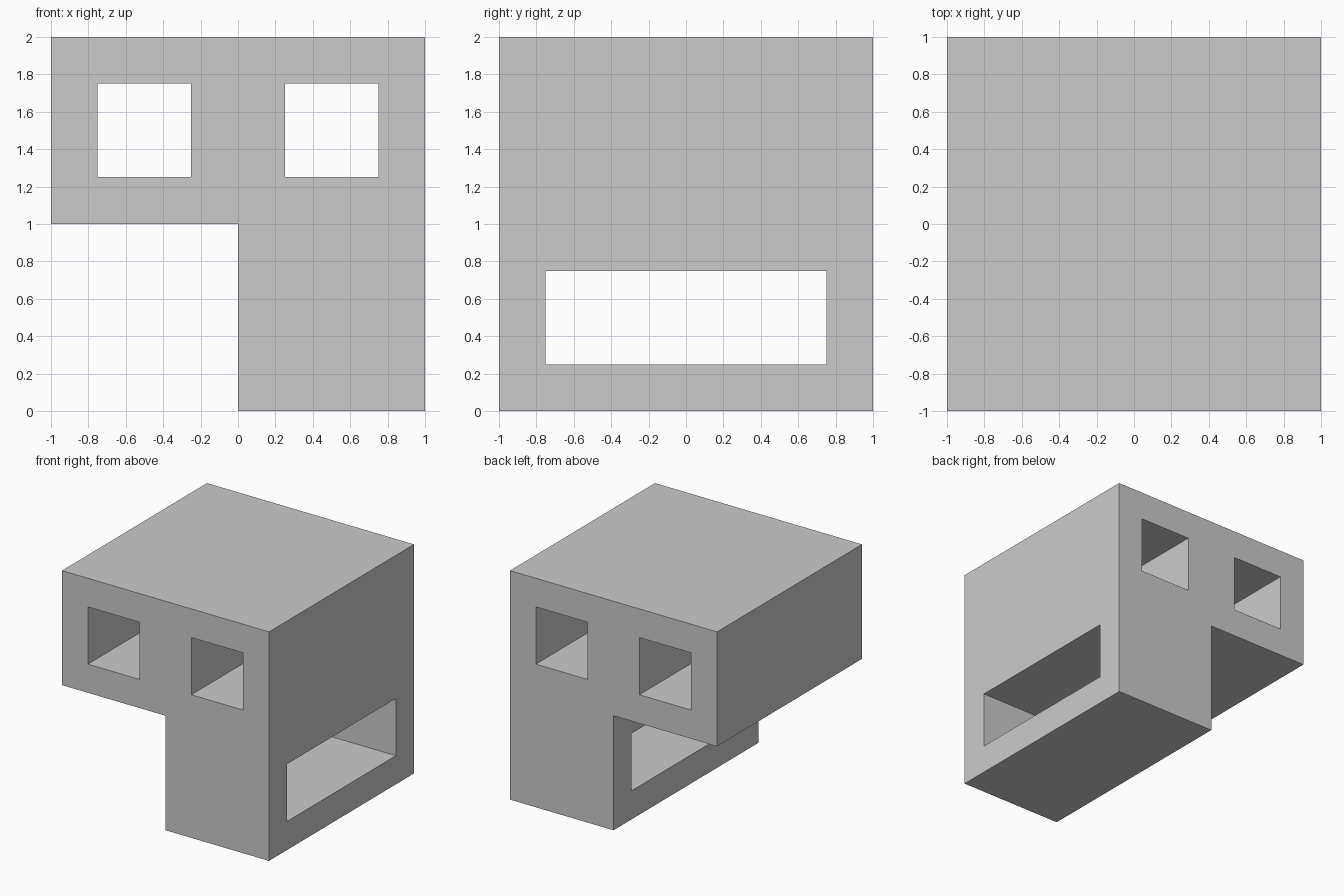
import bpy
import bmesh

if "Cube" in bpy.data.objects:
    bpy.data.objects.remove(bpy.data.objects["Cube"])


def make_object(name, bm):
    bmesh.ops.recalc_face_normals(bm, faces=bm.faces)
    mesh = bpy.data.meshes.new(name)
    bm.to_mesh(mesh)
    bm.free()
    obj = bpy.data.objects.new(name, mesh)
    bpy.context.collection.objects.link(obj)
    return obj


def box(name, center, size):
    bm = bmesh.new()
    bmesh.ops.create_cube(bm, size=1)
    bmesh.ops.scale(bm, vec=size, verts=bm.verts)
    bmesh.ops.translate(bm, vec=center, verts=bm.verts)
    return make_object(name, bm)


# L-shaped body: front profile extruded from front to back
profile = [(0, 0), (1, 0), (1, 2), (-1, 2), (-1, 1), (0, 1)]
bm = bmesh.new()
face = bm.faces.new([bm.verts.new((x, -1, z)) for x, z in profile])
extruded = bmesh.ops.extrude_face_region(bm, geom=[face], use_keep_orig=True)
verts = [v for v in extruded["geom"] if isinstance(v, bmesh.types.BMVert)]
bmesh.ops.translate(bm, vec=(0, 2, 0), verts=verts)
body = make_object("block_body", bm)

# Two square tunnels through the upper part, one wide tunnel through the lower part
cutters = [box("upper_tunnel_cutter", (x, 0, 1.5), (0.5, 3, 0.5)) for x in (-0.5, 0.5)]
cutters.append(box("lower_tunnel_cutter", (0.5, 0, 0.5), (2, 1.5, 0.5)))

bpy.context.view_layer.objects.active = body
for cutter in cutters:
    cutter.hide_render = True
    mod = body.modifiers.new("tunnel", "BOOLEAN")
    mod.operation = "DIFFERENCE"
    mod.solver = "EXACT"
    mod.object = cutter
    bpy.ops.object.modifier_apply(modifier=mod.name)
    bpy.data.objects.remove(cutter)
